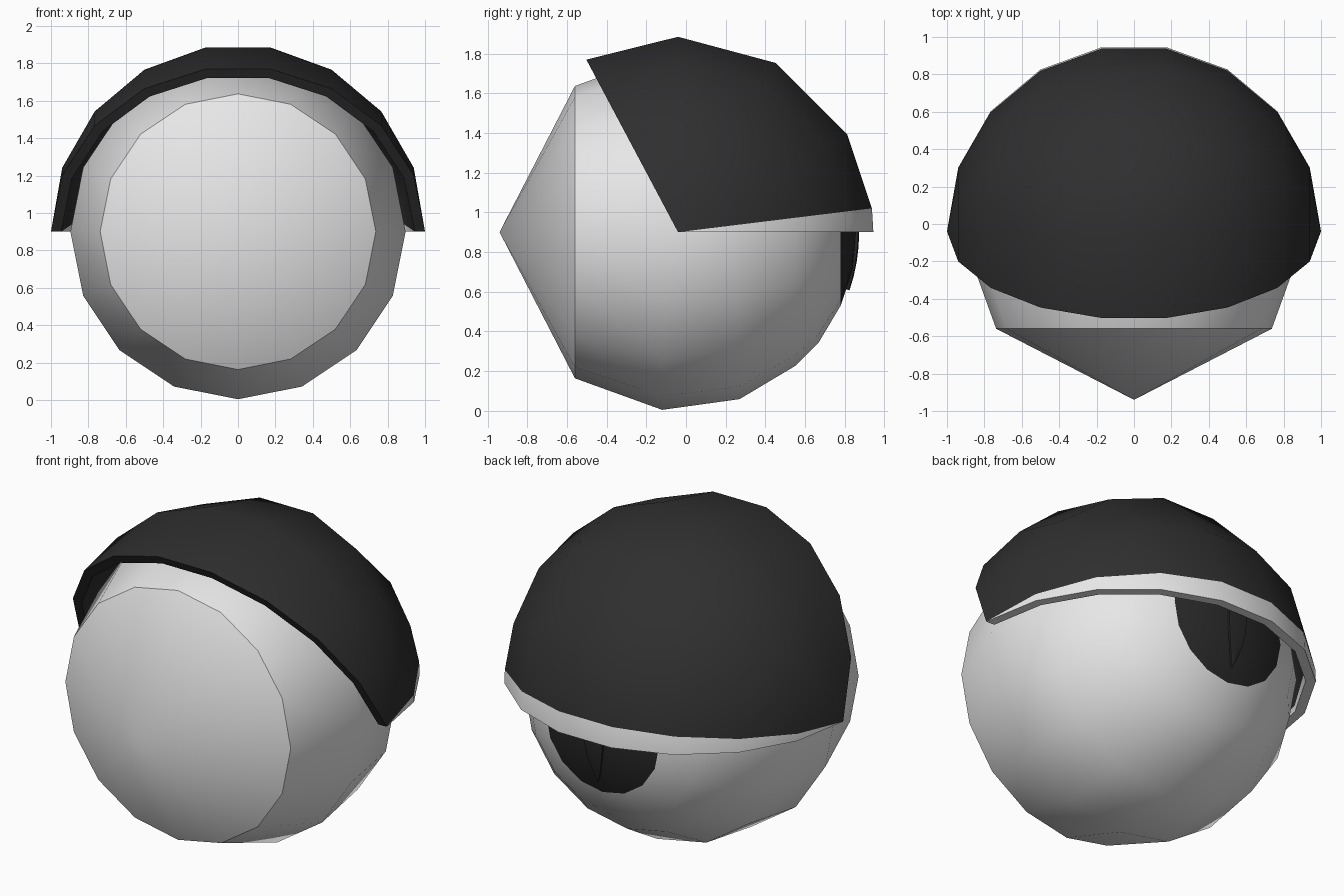
import bpy, bmesh, math
from mathutils import Vector

if "Cube" in bpy.data.objects:
    bpy.data.objects.remove(bpy.data.objects["Cube"])

CENTRE = Vector((0, -0.04, 0.9))


def material(name, v):
    m = bpy.data.materials.new(name)
    m.diffuse_color = (v, v, v, 1)
    m.use_nodes = True
    m.node_tree.nodes["Principled BSDF"].inputs["Base Color"].default_value = m.diffuse_color
    return m


white = material("off white", 0.8)
black = material("lid black", 0.028)
pupil_black = material("pupil black", 0.022)


def finish(name, bm, mats, angle=35):
    bmesh.ops.remove_doubles(bm, verts=bm.verts, dist=1e-5)
    bmesh.ops.recalc_face_normals(bm, faces=bm.faces)
    me = bpy.data.meshes.new(name)
    bm.to_mesh(me)
    bm.free()
    for m in mats:
        me.materials.append(m)
    ob = bpy.data.objects.new(name, me)
    bpy.context.collection.objects.link(ob)
    bpy.ops.object.select_all(action='DESELECT')
    ob.select_set(True)
    bpy.context.view_layer.objects.active = ob
    bpy.ops.object.shade_smooth_by_angle(angle=math.radians(angle))
    return ob


# Eyeball: profile (y, radius) turned around the y axis, 16 sides
profile = [(-0.94, 0), (-0.56, 0.737), (-0.12, 0.896), (0.27, 0.842),
           (0.55, 0.675), (0.67, 0.555), (0.78, 0.37), (0.84, 0.19), (0.86, 0)]
N = 16
bm = bmesh.new()
rings = []
for y, r in profile:
    if r == 0:
        rings.append([bm.verts.new((0, y, 0.9))] * N)
    else:
        rings.append([bm.verts.new((r * math.sin(2 * math.pi * i / N), y,
                                    0.9 + r * math.cos(2 * math.pi * i / N)))
                      for i in range(N)])
for k in range(len(rings) - 1):
    a, b = rings[k], rings[k + 1]
    for i in range(N):
        j = (i + 1) % N
        f = bm.faces.new(list(dict.fromkeys((a[i], a[j], b[j], b[i]))))
        f.material_index = 1 if profile[k][0] >= 0.78 else 0
eye = finish("eyeball", bm, [white, pupil_black])
# Crisp borders around the iris and the pupil
sharp = eye.data.attributes.get("sharp_edge") or \
    eye.data.attributes.new("sharp_edge", 'BOOLEAN', 'EDGE')
for e in eye.data.edges:
    ys = [eye.data.vertices[v].co.y for v in e.vertices]
    if any(all(abs(y - b) < 1e-3 for y in ys) for b in (0.55, 0.78)):
        sharp.data[e.index].value = True

# Slit: thin pointed lens standing just proud of the pupil
bm = bmesh.new()
rows = []
S = 8
for k in range(S + 1):
    t = -1 + 2 * k / S
    el = math.radians(18.8) * t
    row = []
    for R, s in ((0.885, -1), (0.908, -1), (0.913, 0), (0.908, 1), (0.885, 1)):
        x = s * 0.06 * (1 - t * t)
        row.append(bm.verts.new(CENTRE + Vector((x, R * math.cos(el), R * math.sin(el)))))
    rows.append(row)
for a, b in zip(rows, rows[1:]):
    for i in range(5):
        j = (i + 1) % 5
        bm.faces.new((a[i], a[j], b[j], b[i]))
bmesh.ops.dissolve_degenerate(bm, dist=1e-5, edges=bm.edges)
finish("slit_pupil", bm, [pupil_black])

# Eyelid: thick wedge of a sphere around the x axis, with a light lower band
turns = [0, 7, 30, 60, 90, 118]
lats = [-90, -70, -50, -30, -10, 10, 30, 50, 70, 90]
bm = bmesh.new()


def shell(R):
    grid = []
    for a in map(math.radians, turns):
        grid.append([bm.verts.new(CENTRE + R * Vector((
            math.sin(l), math.cos(l) * math.cos(a), math.cos(l) * math.sin(a))))
            for l in map(math.radians, lats)])
    return grid


outer, inner = shell(1.0), shell(0.945)
for grid in (outer, inner):
    for k in range(len(turns) - 1):
        for i in range(len(lats) - 1):
            f = bm.faces.new((grid[k][i], grid[k][i + 1], grid[k + 1][i + 1], grid[k + 1][i]))
            f.material_index = 1 if k == 0 else 0
for k, mat in ((0, 1), (-1, 0)):  # lower and front rims
    for i in range(len(lats) - 1):
        f = bm.faces.new((outer[k][i], outer[k][i + 1], inner[k][i + 1], inner[k][i]))
        f.material_index = mat
bmesh.ops.remove_doubles(bm, verts=bm.verts, dist=1e-5)
bmesh.ops.dissolve_degenerate(bm, dist=1e-5, edges=bm.edges)
finish("eyelid", bm, [black, white])
